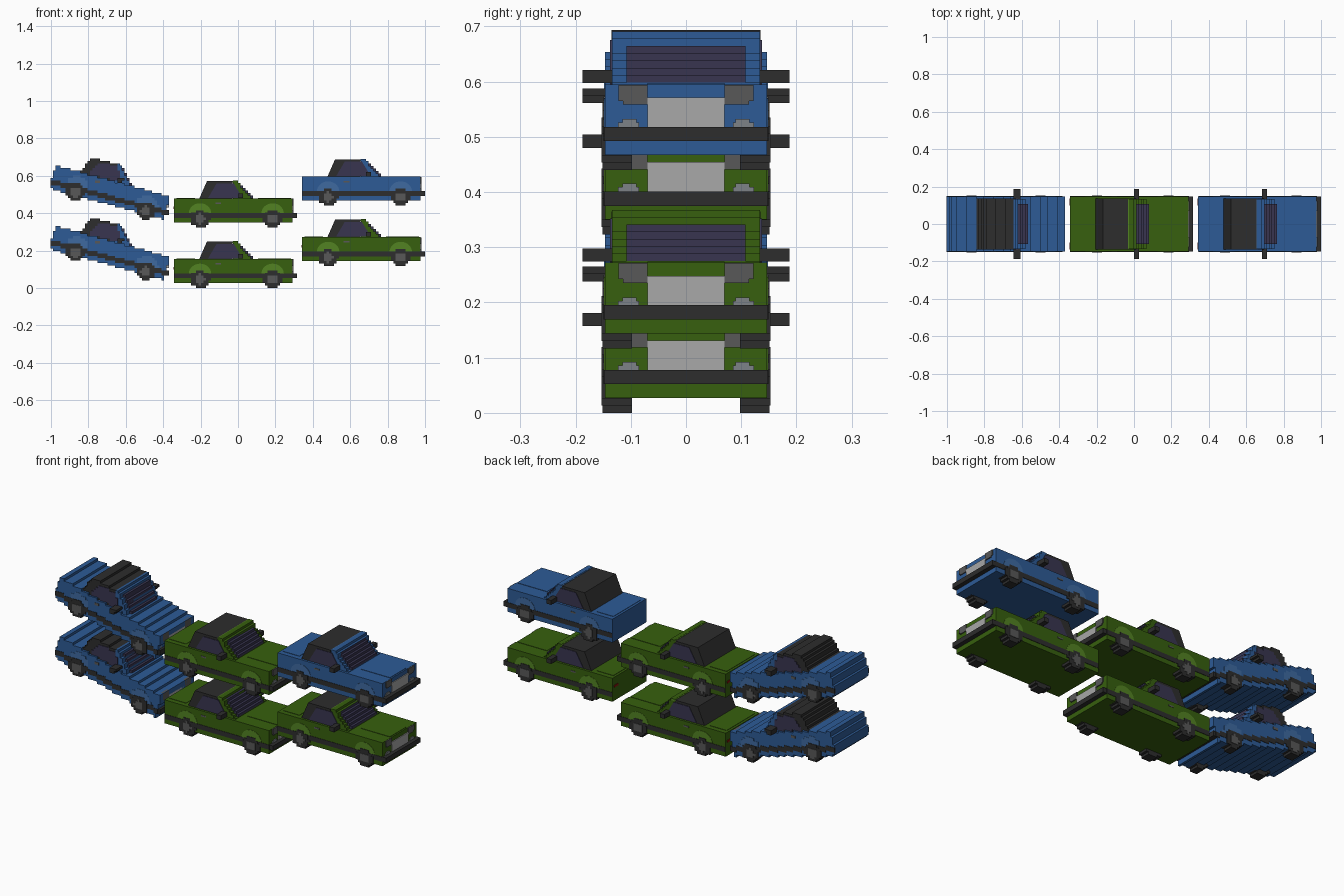
import bpy, bmesh, math

cube = bpy.data.objects.get("Cube")
if cube:
    bpy.data.objects.remove(cube, do_unlink=True)

G = 0.0132            # stair-step size
TILT = math.radians(15.2)


def material(name, rgb):
    lin = [(c / 255 / 12.92) if c < 11 else ((c / 255 + 0.055) / 1.055) ** 2.4 for c in rgb]
    m = bpy.data.materials.new(name)
    m.use_nodes = True
    m.diffuse_color = (*lin, 1)
    m.node_tree.nodes["Principled BSDF"].inputs["Base Color"].default_value = (*lin, 1)
    return m


BLUE = material("blue paint", (45, 91, 150))
GREEN = material("green paint", (55, 96, 14))
LIGHT_BLUE = material("light blue trim", (62, 106, 160))
LIGHT_GREEN = material("light green trim", (82, 130, 34))
BLACK = material("black trim", (45, 45, 45))
GLASS = material("tinted glass", (56, 53, 80))
SILVER = material("silver grille", (168, 168, 168))
GREY = material("grey metal", (88, 88, 88))
LAMP = material("pale lamp", (125, 130, 135))
RED = material("red lamp", (130, 22, 12))


def rect(x0, x1, z0, z1):
    return [(x0, z0), (x1, z0), (x1, z1), (x0, z1)]


def ring(cx, cz, rx, rz, a0=0, a1=360, n=16):
    count = n if a1 - a0 == 360 else n + 1
    angles = [math.radians(a0 + (a1 - a0) * i / n) for i in range(count)]
    return [(cx + rx * math.cos(a), cz + rz * math.sin(a)) for a in angles]


def stairs(poly):
    """Turn a convex side profile into axis-aligned stepped boxes."""
    columns = []
    first = round(min(p[0] for p in poly) / G)
    last = max(first + 1, round(max(p[0] for p in poly) / G))
    for i in range(first, last):
        x = (i + 0.5) * G
        zs = []
        for (xa, za), (xb, zb) in zip(poly, poly[1:] + poly[:1]):
            if (xa - x) * (xb - x) < 0:
                zs.append(za + (zb - za) * (x - xa) / (xb - xa))
        if len(zs) < 2:
            continue
        z0, z1 = round(min(zs) / G) * G, round(max(zs) / G) * G
        if z1 - z0 < G / 2:
            continue
        if columns and columns[-1][1] == i * G and columns[-1][2:] == [z0, z1]:
            columns[-1][1] = (i + 1) * G
        else:
            columns.append([i * G, (i + 1) * G, z0, z1])
    return [rect(*c) for c in columns]


def add_prism(bm, poly, y0, y1):
    near = [bm.verts.new((x, y0, z)) for x, z in poly]
    far = [bm.verts.new((x, y1, z)) for x, z in poly]
    bm.faces.new(near)
    bm.faces.new(far[::-1])
    n = len(poly)
    for i in range(n):
        j = (i + 1) % n
        bm.faces.new((near[j], near[i], far[i], far[j]))


def build_car(label, paint, trim, place, tilted):
    c, s = math.cos(TILT), math.sin(TILT)

    def part(name, poly, y0, y1, mat, stepped=False):
        """Profile across y0..y1; a positive y0 makes a mirrored pair."""
        if tilted:
            poly = [(c * x + s * z, c * z - s * x) for x, z in poly]
        polys = stairs(poly) if tilted or stepped else [poly]
        bm = bmesh.new()
        for p in polys:
            add_prism(bm, p, y0, y1)
            if y0 > 0:
                add_prism(bm, p, -y1, -y0)
        bmesh.ops.recalc_face_normals(bm, faces=bm.faces)
        me = bpy.data.meshes.new(f"{label}_{name}")
        bm.to_mesh(me)
        bm.free()
        me.materials.append(mat)
        ob = bpy.data.objects.new(f"{label}_{name}", me)
        ob.location = (place[0], 0, place[1])
        bpy.context.collection.objects.link(ob)

    # Body shell, side strip and front bumper
    part("body", rect(-0.343, 0.291, 0.027, 0.155), -0.147, 0.147, paint)
    part("side_strip", rect(-0.341, 0.293, 0.052, 0.078), 0.14, 0.149, BLACK)
    part("front_bumper", rect(0.28, 0.315, 0.052, 0.078), -0.148, 0.148, BLACK)
    if not tilted:
        part("hood_panel", rect(0.107, 0.283, 0.15, 0.157), -0.07, 0.07, paint)
        part("trunk_panel", rect(-0.33, -0.23, 0.15, 0.157), -0.12, 0.12, paint)

    # Wheels with hubs and arches
    for end, x in (("rear", -0.203), ("front", 0.185)):
        part(end + "_arch", ring(x, 0.076, 0.06, 0.054, 0, 180), 0.14, 0.1485, trim)
        part(end + "_wheels", ring(x, 0.046, 0.052, 0.046), 0.098, 0.151, BLACK, True)
        part(end + "_hubs", ring(x, 0.046, 0.027, 0.027), 0.14, 0.153, GREY, True)

    # Cabin: dark roof, painted windscreen frame, glass
    part("roof", [(-0.209, 0.15), (-0.03, 0.15), (-0.03, 0.248), (-0.166, 0.248)],
         -0.135, 0.135, BLACK)
    part("windscreen_frame", [(-0.03, 0.15), (0.077, 0.15), (-0.008, 0.248), (-0.03, 0.248)],
         -0.134, 0.134, paint, True)
    part("windscreen", [(-0.02, 0.152), (0.084, 0.152), (0.012, 0.235), (-0.02, 0.235)],
         -0.108, 0.108, GLASS, True)
    part("side_windows", [(-0.16, 0.158), (0.025, 0.158), (-0.022, 0.235), (-0.115, 0.235)],
         0.13, 0.1375, GLASS)
    if not tilted:
        part("roof_edge", rect(-0.031, -0.006, 0.24, 0.2495), -0.134, 0.134, trim)
    part("mirrors", rect(0.0, 0.027, 0.157, 0.181), 0.13, 0.187, BLACK)
    part("door_handles", rect(-0.12, -0.09, 0.125, 0.133), 0.14, 0.149, GREY)

    # Front end details
    part("grille", rect(0.27, 0.296, 0.078, 0.131), -0.07, 0.07, SILVER)
    part("headlights", rect(0.27, 0.296, 0.125, 0.154), 0.07, 0.122, GREY)
    part("headlight_bases", rect(0.27, 0.296, 0.118, 0.126), 0.07, 0.114, GREY)
    part("signal_lamps", rect(0.27, 0.2955, 0.078, 0.086), 0.085, 0.123, LAMP)
    part("signal_lamp_tops", rect(0.27, 0.2955, 0.085, 0.092), 0.09, 0.115, LAMP)
    if paint is GREEN:
        part("tail_lamps", rect(-0.346, -0.335, 0.1, 0.112), 0.1, 0.135, RED)


# Two stacked rows of three cars
for row, lift in (("lower", 0.0), ("upper", 0.323)):
    build_car(row + "_tilted_car", BLUE, LIGHT_BLUE, (-0.685, 0.093 + lift), True)
    build_car(row + "_middle_car", GREEN, LIGHT_GREEN, (0.0, lift), False)
    right = (GREEN, LIGHT_GREEN) if row == "lower" else (BLUE, LIGHT_BLUE)
    build_car(row + "_end_car", *right, (0.685, 0.117 + lift), False)
